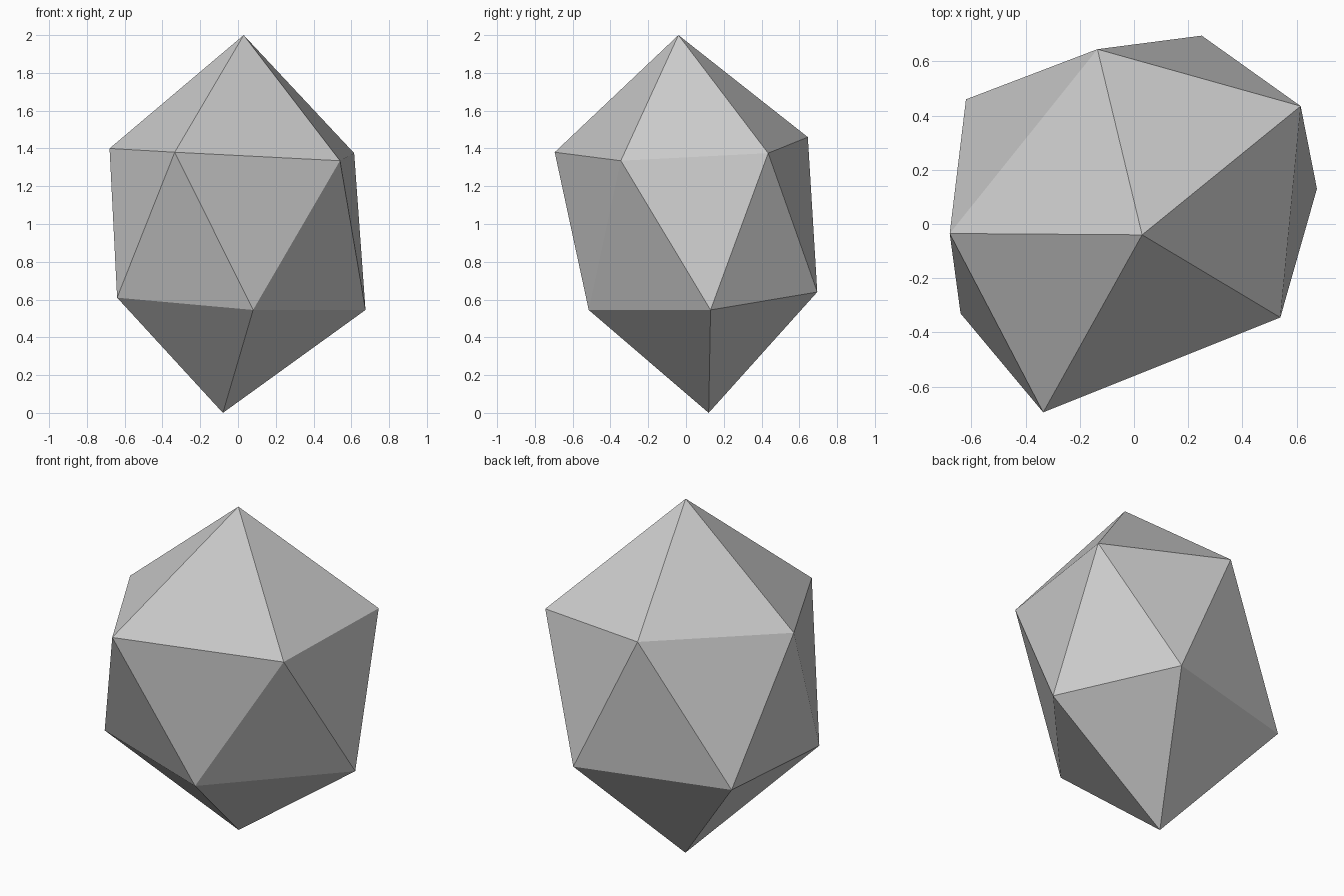
import bpy
import bmesh

cube = bpy.data.objects.get("Cube")
if cube:
    bpy.data.objects.remove(cube, do_unlink=True)

# Stone colour
GREY = (0.6, 0.6, 0.6, 1)
stone = bpy.data.materials.new("stone_grey")
stone.use_nodes = True
stone.diffuse_color = GREY
stone.node_tree.nodes["Principled BSDF"].inputs["Base Color"].default_value = GREY

# Corners of the rock: two uneven rings of five between a peak and a foot
PEAK = (0.03, -0.04, 2)
UPPER = [(-0.68, -0.035, 1.4), (-0.335, -0.695, 1.38), (0.54, -0.345, 1.335),
         (0.615, 0.435, 1.375), (-0.135, 0.645, 1.46)]
LOWER = [(-0.64, -0.33, 0.61), (0.08, -0.515, 0.545), (0.675, 0.13, 0.545),
         (0.25, 0.695, 0.64), (-0.62, 0.46, 0.645)]
FOOT = (-0.08, 0.12, 0)

bm = bmesh.new()
peak, foot = bm.verts.new(PEAK), bm.verts.new(FOOT)
upper = [bm.verts.new(p) for p in UPPER]
lower = [bm.verts.new(p) for p in LOWER]

# Cap, zigzag waist and base facets
for i in range(5):
    j = (i + 1) % 5
    bm.faces.new((peak, upper[i], upper[j]))
    bm.faces.new((upper[i], lower[i], upper[j]))
    bm.faces.new((lower[i], lower[j], upper[j]))
    bm.faces.new((foot, lower[j], lower[i]))
bmesh.ops.recalc_face_normals(bm, faces=bm.faces)

mesh = bpy.data.meshes.new("rock")
bm.to_mesh(mesh)
bm.free()
mesh.materials.append(stone)
rock = bpy.data.objects.new("rock", mesh)
bpy.context.collection.objects.link(rock)
